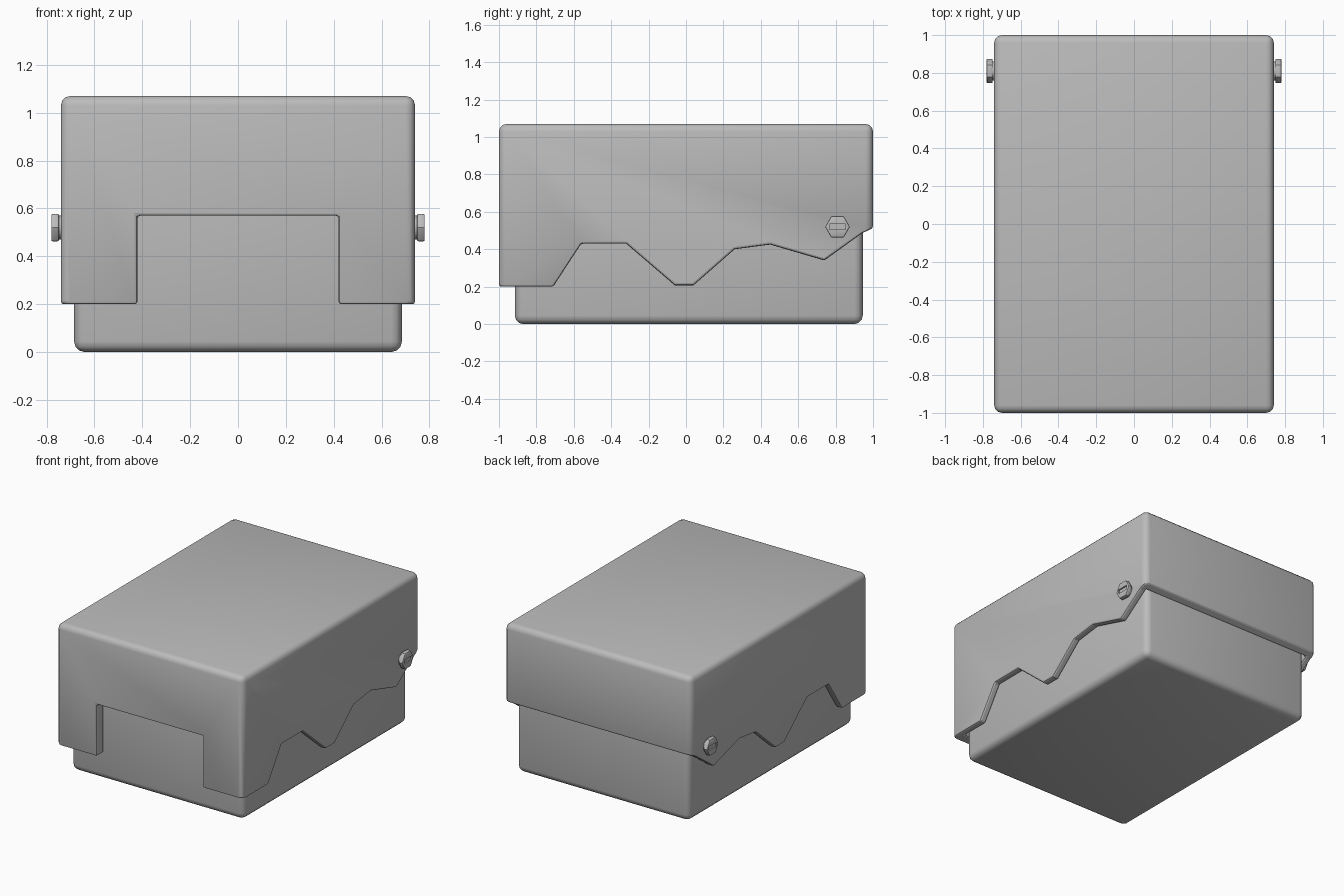
import bpy, bmesh, math
from mathutils import Matrix

if "Cube" in bpy.data.objects:
    bpy.data.objects.remove(bpy.data.objects["Cube"])

grey = bpy.data.materials.new("grey")
grey.diffuse_color = (0.5, 0.5, 0.5, 1)
grey.use_nodes = True
grey.node_tree.nodes["Principled BSDF"].inputs["Base Color"].default_value = grey.diffuse_color


def finish(name, bm, hidden=False):
    bmesh.ops.recalc_face_normals(bm, faces=bm.faces)
    me = bpy.data.meshes.new(name)
    bm.to_mesh(me)
    bm.free()
    me.materials.append(grey)
    ob = bpy.data.objects.new(name, me)
    bpy.context.collection.objects.link(ob)
    ob.hide_render = hidden
    ob.hide_set(hidden)
    return ob


def box_mesh(lo, hi):
    bm = bmesh.new()
    size = [b - a for a, b in zip(lo, hi)]
    mid = [(a + b) / 2 for a, b in zip(lo, hi)]
    bmesh.ops.create_cube(bm, size=1, matrix=Matrix.Translation(mid) @ Matrix.Diagonal((*size, 1)))
    return bm


def prism(profile, half_x):
    """Side profile of (y, z) points extruded across x."""
    bm = bmesh.new()
    face = bm.faces.new([bm.verts.new((-half_x, y, z)) for y, z in profile])
    ext = bmesh.ops.extrude_face_region(bm, geom=[face])
    verts = [v for v in ext["geom"] if isinstance(v, bmesh.types.BMVert)]
    bmesh.ops.translate(bm, verts=verts, vec=(2 * half_x, 0, 0))
    return bm


def round_edges(bm, width, rule, segments=3):
    edges = [e for e in bm.edges if rule(e)]
    bmesh.ops.bevel(bm, geom=edges, offset=width, segments=segments, profile=0.5, affect='EDGES')


def cut(ob, cutter):
    m = ob.modifiers.new("cut", 'BOOLEAN')
    m.operation, m.solver, m.object = 'DIFFERENCE', 'EXACT', cutter


def smooth(ob, angle=35):
    bpy.ops.object.select_all(action='DESELECT')
    bpy.context.view_layer.objects.active = ob
    ob.select_set(True)
    bpy.ops.object.shade_smooth_by_angle(angle=math.radians(angle))


# Inner box
bm = box_mesh((-0.685, -0.915, 0), (0.685, 0.945, 0.98))
round_edges(bm, 0.045, lambda e: True)
base = finish("inner_box", bm)
smooth(base)

# Lid with a zigzag lower edge
W, TOP = 0.74, 1.07
rim = [(-1, 0.2), (-0.71, 0.2), (-0.56, 0.43), (-0.32, 0.43), (-0.06, 0.207), (0.04, 0.207),
       (0.26, 0.40), (0.45, 0.425), (0.74, 0.34), (0.94, 0.485), (1, 0.51)]
bm = box_mesh((-W, -1, 0), (W, 1, TOP))
round_edges(bm, 0.04, lambda e: max(v.co.z for v in e.verts) > 1)
lid = finish("lid", bm)
zigzag = finish("zigzag_cutter", prism([(-1.1, -0.1), (-1.1, 0.2)] + rim[1:-1] + [(1.1, 0.56), (1.1, -0.1)], 1), True)
cavity = finish("cavity_cutter", box_mesh((-0.69, -0.918, -0.2), (0.69, 0.948, 1.0)), True)
notch = finish("notch_cutter", box_mesh((-0.42, -1.2, -0.2), (0.42, -0.8, 0.57)), True)
for c in (zigzag, cavity, notch):
    cut(lid, c)
soft = lid.modifiers.new("soft_rim", 'BEVEL')
soft.width, soft.segments = 0.012, 2
soft.limit_method, soft.angle_limit = 'ANGLE', math.radians(50)
soft.use_clamp_overlap = False
smooth(lid)

# Slotted hinge bolts on both sides
for side, label in ((1, "right"), (-1, "left")):
    turn = Matrix.Translation((side * 0.74, 0.81, 0.52)) @ Matrix.Rotation(side * math.pi / 2, 4, 'Y')

    bm = bmesh.new()
    bmesh.ops.create_cone(bm, cap_ends=True, segments=24, radius1=0.05, radius2=0.05, depth=0.04,
                          matrix=turn)
    smooth(finish(label + "_washer", bm))

    bm = bmesh.new()
    bmesh.ops.create_cone(bm, cap_ends=True, segments=6, radius1=0.066, radius2=0.066, depth=0.032,
                          matrix=turn @ Matrix.Translation((0, 0, 0.024))
                          @ Matrix.Rotation(math.pi / 2, 4, 'Z') @ Matrix.Rotation(math.pi / 2, 4, 'Z'))
    # pointed corners face up and down
    round_edges(bm, 0.006, lambda e: True, 2)
    head = finish(label + "_bolt_head", bm)
    x = sorted((side * 0.77, side * 0.85))
    cut(head, finish(label + "_slot_cutter", box_mesh((x[0], 0.768, 0.505), (x[1], 0.852, 0.535)), True))
    smooth(head, 30)
